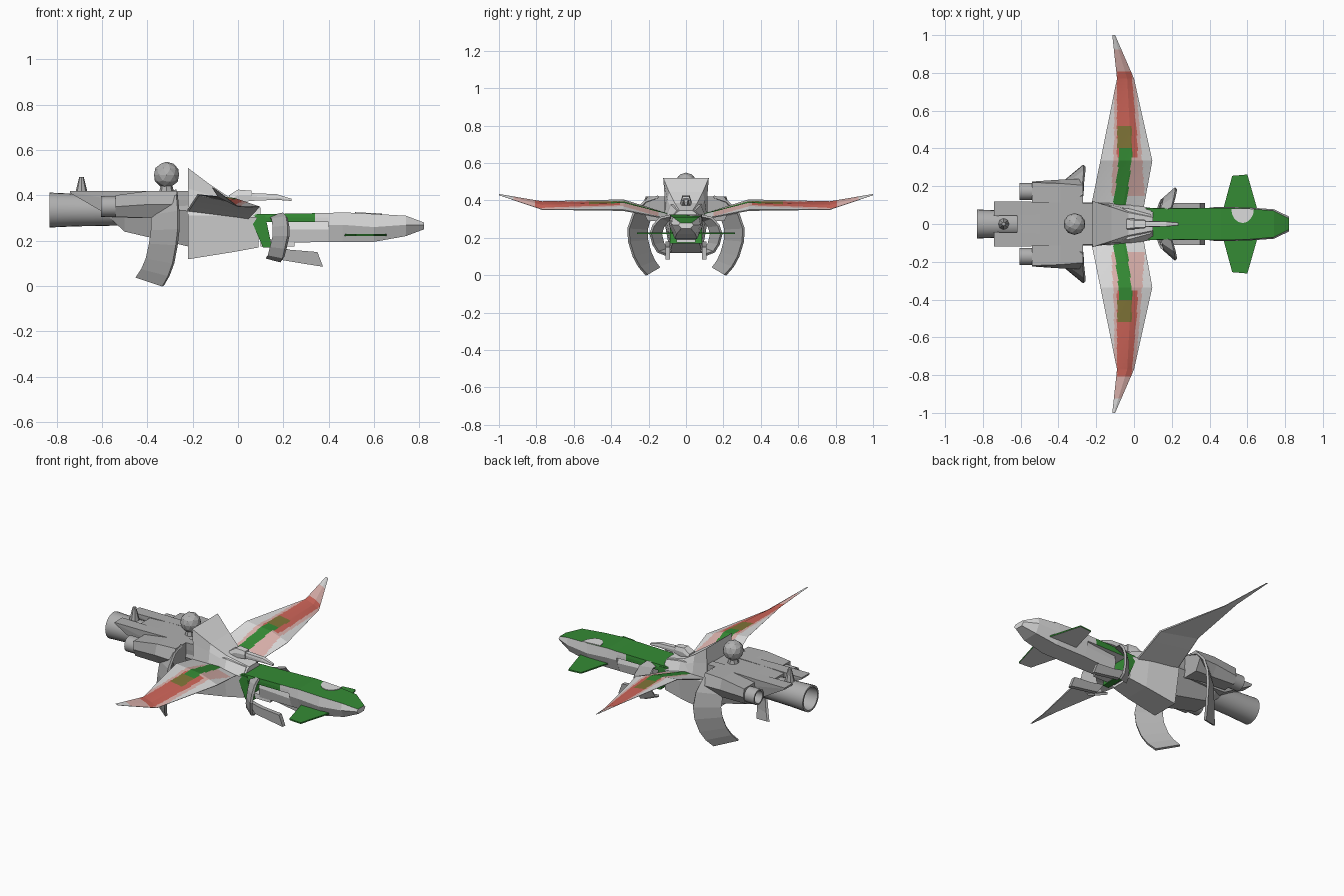
import bpy, bmesh, math

if "Cube" in bpy.data.objects:
    bpy.data.objects.remove(bpy.data.objects["Cube"])

COL = {"light_grey": (.72, .72, .72), "mid_grey": (.43, .43, .43), "green": (.035, .26, .035),
       "red": (.62, .13, .10), "pink": (.72, .45, .42), "olive": (.22, .18, .04)}
MATS = {}
for n, c in COL.items():
    MATS[n] = bpy.data.materials.new(n)
    MATS[n].diffuse_color = (*c, 1)


def finish(bm, name, mats, rule=None):
    bmesh.ops.recalc_face_normals(bm, faces=bm.faces[:])
    bm.normal_update()
    if rule:
        for f in bm.faces:
            f.material_index = mats.index(rule(f.calc_center_median(), f.normal))
    me = bpy.data.meshes.new(name)
    bm.to_mesh(me)
    bm.free()
    for m in mats:
        me.materials.append(MATS[m])
    ob = bpy.data.objects.new(name, me)
    bpy.context.collection.objects.link(ob)
    return ob


def loft(name, rings, mats, rule=None, caps=True):
    """Skin a list of closed rings."""
    bm = bmesh.new()
    vs = [[bm.verts.new(p) for p in r] for r in rings]
    n = len(rings[0])
    for a, b in zip(vs, vs[1:]):
        for i in range(n):
            j = (i + 1) % n
            bm.faces.new((a[i], a[j], b[j], b[i]))
    if caps:
        bm.faces.new(vs[0])
        bm.faces.new(vs[-1])
    return finish(bm, name, mats, rule)


def sec(x, wt, wm, wb, zt, zm, zb, y=0):
    """Six-sided cross-section: half widths and heights at top, middle and bottom."""
    return [(x, y + wt, zt), (x, y - wt, zt), (x, y - wm, zm),
            (x, y - wb, zb), (x, y + wb, zb), (x, y + wm, zm)]


def lathe_x(name, prof, y, z, n, mat):
    rings = [[(x, y + r * math.cos(2 * math.pi * i / n), z + r * math.sin(2 * math.pi * i / n))
              for i in range(n)] for x, r in prof]
    ob = loft(name, rings, [mat])
    bpy.context.view_layer.objects.active = ob
    ob.select_set(True)
    bpy.ops.object.shade_smooth_by_angle(angle=math.radians(35))
    ob.select_set(False)


def cone(name, r1, r2, depth, loc):
    bm = bmesh.new()
    bmesh.ops.create_cone(bm, cap_ends=True, segments=8, radius1=r1, radius2=r2, depth=depth)
    bmesh.ops.translate(bm, verts=bm.verts, vec=loc)
    finish(bm, name, ["mid_grey"])


def shell(name, pairs, s, mat, t=.014):
    """Curved fin from pairs of front and rear edge points."""
    bm = bmesh.new()
    vs = [[bm.verts.new((p[0], p[1] * s, p[2])) for p in pr] for pr in pairs]
    for a, b in zip(vs, vs[1:]):
        bm.faces.new((a[0], a[1], b[1], b[0]))
    ob = finish(bm, name, [mat])
    m = ob.modifiers.new("thickness", "SOLIDIFY")
    m.thickness, m.offset = t, 0


def top_green(c, n):
    return "green" if n.z > .4 else "light_grey"


# rear hull with the two tail prongs
loft("rear_hull", [sec(-.62, .07, .07, .05, .415, .39, .35), sec(-.5, .085, .11, .07, .42, .35, .24),
                   sec(-.2, .085, .115, .08, .415, .33, .17)], ["mid_grey"])
for s in (1, -1):
    loft("tail_prong", [sec(-.74, .038, .038, .033, .42, .415, .41, .081 * s),
                        sec(-.55, .035, .035, .03, .42, .38, .30, .083 * s),
                        sec(-.22, .025, .025, .02, .42, .38, .3, .083 * s)], ["mid_grey"])

# main engine with a hollow nozzle, small spike on top
lathe_x("main_engine", [(-.5, .068), (-.72, .072), (-.83, .077), (-.83, .066), (-.68, .055)], 0, .335, 24, "mid_grey")
cone("engine_spike", .03, .01, .08, (-.69, 0, .44))

# sensor ball and its stand
bm = bmesh.new()
bmesh.ops.create_icosphere(bm, subdivisions=2, radius=.058)
bmesh.ops.translate(bm, verts=bm.verts, vec=(-.315, 0, .49))
finish(bm, "sensor_ball", ["mid_grey"])
cone("ball_stand", .035, .025, .04, (-.315, 0, .425))

# side nacelles, side engines and the large curved fins (front edge outline)
BIG = [(-.27, .15, .42), (-.268, .22, .395), (-.262, .28, .33), (-.262, .308, .25), (-.27, .305, .18),
       (-.285, .28, .10), (-.305, .25, .045), (-.33, .21, .0)]
for s in (1, -1):
    loft("side_nacelle", [sec(-.54, .055, .06, .04, .40, .35, .305, .165 * s),
                          sec(-.39, .055, .075, .04, .42, .36, .30, .16 * s),
                          sec(-.27, .05, .085, .05, .42, .36, .29, .155 * s)], ["mid_grey"])
    lathe_x("side_engine", [(-.5, .045), (-.605, .046), (-.605, .037), (-.55, .032)], .172 * s, .35, 16, "mid_grey")
    shell("large_fin", [((x, y, z), (x - .118, y * .68, .22 + (z - .22) * .82)) for x, y, z in BIG], s, "mid_grey")

# front hull and raised cowl
loft("front_hull", [sec(-.22, .10, .12, .085, .40, .31, .118), sec(-.02, .08, .105, .08, .375, .31, .15),
                    sec(.09, .05, .085, .07, .345, .30, .17)], ["light_grey"])
loft("cowl", [sec(-.22, .122, .115, .115, .52, .43, .33), sec(-.12, .09, .10, .11, .445, .40, .33),
              sec(-.03, .06, .08, .10, .385, .36, .31), sec(.10, .035, .05, .07, .345, .335, .31)], ["light_grey"])

# dorsal gun
loft("dorsal_gun", [sec(-.04, .025, .03, .025, .40, .38, .36), sec(.0, .02, .028, .025, .425, .40, .37),
                    sec(.06, .018, .022, .018, .42, .40, .375)], ["light_grey"])
loft("gun_barrel", [sec(.05, .014, .016, .014, .41, .395, .375), sec(.17, .012, .014, .012, .405, .39, .38),
                    sec(.235, .006, .008, .006, .385, .38, .375)], ["light_grey"])

# wings: span stations of y, leading x, leading z, trailing x, trailing z, ridge height
SPAN = [(.08, .05, .30, -.23, .325, .016), (.335, .097, .35, -.178, .405, .016),
        (.77, .0, .352, -.09, .395, .007), (1.0, -.1, .428, -.115, .434, .002)]


def wing_paint(c, n):
    y, x = abs(c.y), c.x
    if n.z < .3:
        return "light_grey"
    mid = -.087 + .12 * min(y, .35)
    if y < .41 and abs(x - mid) < .034:
        return "green"
    if .41 <= y < .52 and -.088 < x < -.012:
        return "olive"
    if .35 < y < .81 and -.09 < x < min(.02, .055 - .085 * y):
        return "red"
    if .14 < y < .93 and -.105 - .05 * max(0, .45 - y) < x < .07 - .08 * y:
        return "pink"
    return "light_grey"


def wing_ring(y, s):
    k = max(i for i in range(3) if SPAN[i][0] <= y + 1e-6)
    a, b = SPAN[k], SPAN[k + 1]
    t = (y - a[0]) / (b[0] - a[0])
    lx, lz, tx, tz, h = (a[i] + (b[i] - a[i]) * t for i in range(1, 6))
    ring = []
    for i in range(41):
        u = i / 40
        bump = h * min(u / .4, (1 - u) / .6)
        ring.append((lx + (tx - lx) * u, y * s, lz + (tz - lz) * u + bump))
    ring.append((lx + (tx - lx) * .98, y * s, tz - h * .4))
    ring.append((lx + (tx - lx) * .02, y * s, lz - h * .4))
    return ring


ys = [SPAN[k][0] + (SPAN[k + 1][0] - SPAN[k][0]) * i / n for k, n in enumerate((15, 26, 12)) for i in range(n)] + [1.0]
for s in (1, -1):
    loft("wing", [wing_ring(y, s) for y in ys],
         ["light_grey", "green", "olive", "red", "pink"], wing_paint)

# neck and nose: green upper faces, grey sides
loft("nose", [sec(.40, .085, .088, .06, .322, .27, .195), sec(.46, .085, .09, .06, .325, .27, .195),
              sec(.60, .082, .088, .06, .318, .26, .195), sec(.74, .07, .078, .05, .31, .27, .22),
              sec(.82, .03, .04, .025, .28, .268, .25)], ["green", "light_grey"], top_green)
loft("neck_top", [sec(x, .08 + .01 * x, .085, .085, .315 + .018 * x, .303, .283) for x in (.05, .2, .34, .41)],
     ["green", "light_grey"], lambda c, n: "green" if n.z > .4 or (abs(n.y) > .5 and c.x < .34) else "light_grey")
loft("neck_core", [sec(.18, .05, .06, .05, .29, .25, .19), sec(.41, .075, .08, .06, .29, .25, .195)], ["light_grey"])
loft("neck_keel", [sec(x, .05, .05, .05, .205, .19, .175) for x in (.1, .25)], ["light_grey"])
loft("neck_joint", [[(.05, .086, .31), (.05, -.086, .31), (.11, -.086, .17), (.11, .086, .17)],
                    [(.12, .086, .31), (.12, -.086, .31), (.15, -.086, .17), (.15, .086, .17)]], ["green"])

# pale spot on the nose, a thin plate
pts = [(.575 + .06 * math.cos(math.pi * i / 8), .08 - .075 * math.sin(math.pi * i / 8)) for i in range(9)]
loft("nose_spot", [[(x, y, z - .05 * (x - .575)) for x, y in pts] for z in (.317, .3225)], ["light_grey"])

# canards, small curved fins and lower blades
SMALL = [(.20, .085, .318), (.215, .14, .305), (.222, .175, .265), (.222, .19, .22), (.21, .175, .165),
         (.20, .15, .125), (.19, .11, .11)]
for s in (1, -1):
    out = [(.47, .07), (.52, .255), (.60, .262), (.655, .07)]
    loft("canard", [[(x, y * s, z) for x, y in out] for z in (.221, .229)], ["green", "light_grey"],
         lambda c, n: "light_grey" if c.z < .223 else "green")
    shell("small_fin", [((x, y, z), (x - .065, y * .7, .22 + (z - .22) * .85)) for x, y, z in SMALL], s, "mid_grey")
    blade = [(.14, .18), (.23, .16), (.35, .15), (.375, .085), (.28, .10), (.19, .115)]
    loft("lower_blade", [[(x, y * s, z) for x, z in blade] for y in (.085, .11)], ["mid_grey"])

for m in bpy.data.materials:
    if m.users and not m.is_grease_pencil:
        m.use_nodes = True
        m.node_tree.nodes["Principled BSDF"].inputs["Base Color"].default_value = m.diffuse_color
